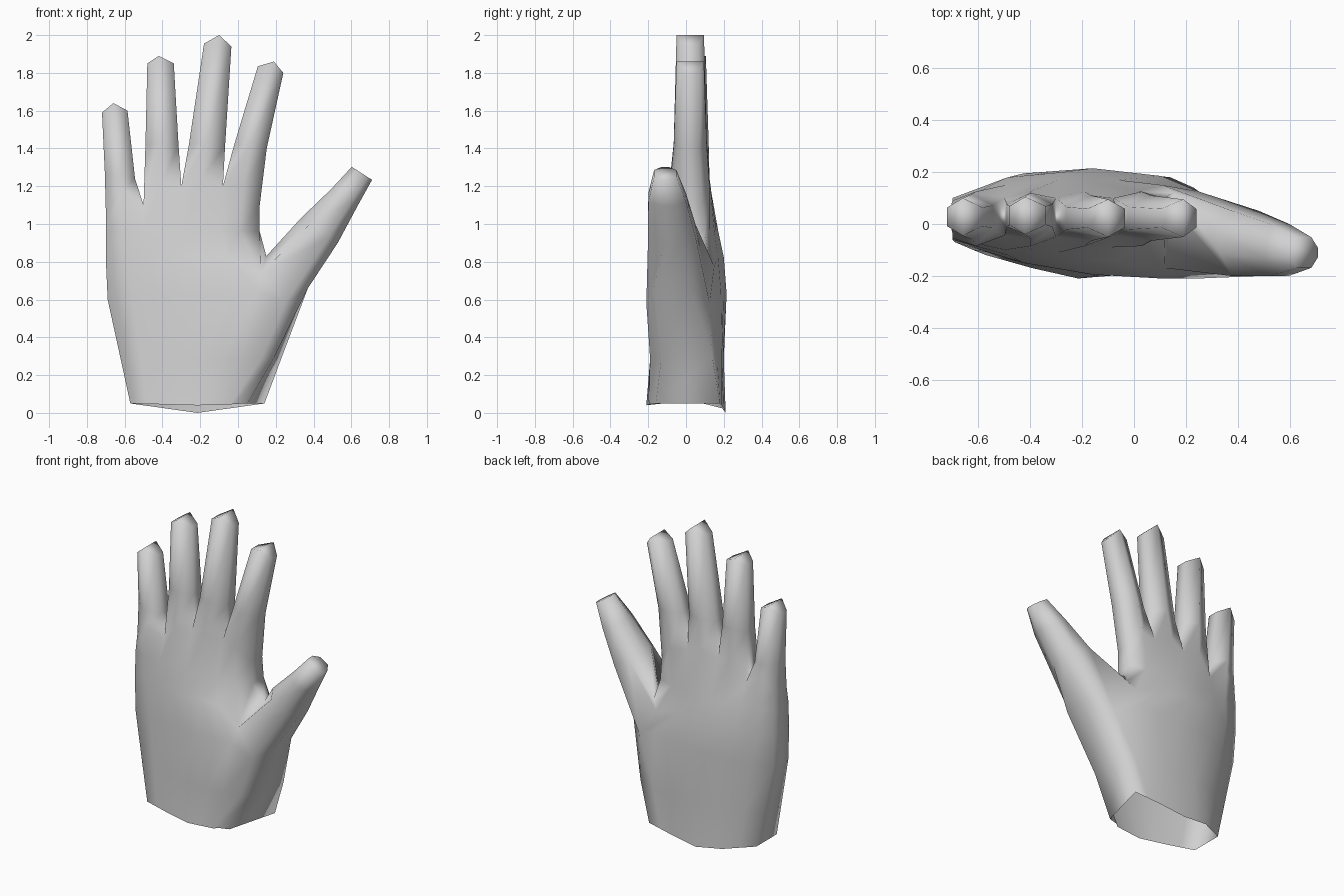
import bpy, bmesh, math
from mathutils import Vector

cube = bpy.data.objects.get("Cube")
if cube:
    bpy.data.objects.remove(cube)

skin = bpy.data.materials.new("light grey")
skin.use_nodes = True
GREY = (0.64, 0.64, 0.64, 1)
skin.diffuse_color = GREY
skin.node_tree.nodes["Principled BSDF"].inputs["Base Color"].default_value = GREY

bm = bmesh.new()
COLS = 9  # points across the front of the palm, and again across the back


def lerp(a, b, t):
    return a + (b - a) * t


def sample(values, i):
    """Depth at column i from five control depths."""
    k = min(i // 2, 3)
    return lerp(values[k], values[k + 1], (i - 2 * k) / 2)


def palm_ring(x0, x1, z0, z1, front, back, dip=0):
    """Ring running along the front from -x to +x, then back again behind."""
    ring = []
    for depth, columns, drop in ((front, range(COLS), 0.2 * dip),
                                 (back, reversed(range(COLS)), dip)):
        for i in columns:
            t = i / (COLS - 1)
            z = lerp(z0, z1, t) - drop * (1 - abs(2 * t - 1))
            ring.append(bm.verts.new((lerp(x0, x1, t), sample(depth, i), z)))
    return ring


def bridge(a, b, skip=()):
    n = len(a)
    for i in range(n):
        if i not in skip:
            j = (i + 1) % n
            bm.faces.new((a[i], a[j], b[j], b[i]))


# Wrist and palm sections, bottom to top
wrist = palm_ring(-0.57, 0.14, 0.05, 0.05, (-0.12, -0.17, -0.21, -0.195, -0.16),
                  (0.09, 0.19, 0.21, 0.20, 0.18), 0.05)
heel = palm_ring(-0.62, 0.23, 0.28, 0.29, (-0.10, -0.155, -0.19, -0.19, -0.13),
                 (0.09, 0.185, 0.20, 0.19, 0.14))
thenar = palm_ring(-0.69, 0.37, 0.60, 0.66, (-0.07, -0.15, -0.195, -0.21, -0.17),
                   (0.09, 0.195, 0.215, 0.185, 0.02))
crotch = palm_ring(-0.70, 0.15, 0.82, 0.83, (-0.06, -0.12, -0.14, -0.14, 0.06),
                   (0.10, 0.18, 0.20, 0.17, 0.12))
knuckle = palm_ring(-0.70, 0.115, 0.97, 0.96, (-0.055, -0.10, -0.11, -0.09, -0.01),
                    (0.10, 0.15, 0.17, 0.15, 0.10))
# The wrist is cut back at the front, below the thumb
wrist[7].co.x = -0.02
wrist[8].co.x = 0.05
heel[8].co.x = 0.19
# The web of the thumb drops away on both sides of its crease
thenar[7].co = (0.25, -0.21, 0.58)
thenar[10].co = (0.25, 0.125, 0.58)
crotch[7].co = (0.12, -0.17, 0.735)
crotch[10].co = (0.11, 0.15, 0.775)

# Finger roots: webs alternate with finger middles
xs = (-0.70, -0.61, -0.50, -0.40, -0.30, -0.19, -0.08, 0.03, 0.115)
zs = (1.08, 1.18, 1.10, 1.22, 1.20, 1.24, 1.20, 1.20, 1.10)
web_front = (-0.035, -0.045, -0.05, -0.045, -0.01)
web_back = (0.09, 0.10, 0.10, 0.10, 0.085)
root_front = [bm.verts.new((xs[i], -0.085 if i % 2 else web_front[i // 2], zs[i]))
              for i in range(COLS)]
root_back = [bm.verts.new((xs[i], 0.125 if i % 2 else web_back[i // 2], zs[i]))
             for i in range(COLS)]
roots = root_front + root_back[::-1]

bridge(wrist, heel)
bridge(heel, thenar)
bridge(thenar, crotch, skip=(7, 8, 9))  # opening for the thumb
bridge(crotch, knuckle)
bridge(knuckle, roots)


def finger_ring(left, right, mid, y0, y1):
    """Six-sided section: sides at left and right, ridges front and back."""
    inset = (y1 - y0) * 0.25
    pts = [(left, y0 + inset), (mid, y0), (right, y0 + inset),
           (right, y1 - inset), (mid, y1), (left, y1 - inset)]
    return [bm.verts.new((p[0], y, p[1])) for p, y in pts]


# Fingers: (x, z) of the left side, right side and middle at lower joint and tip
fingers = [
    ((-0.705, 1.27), (-0.545, 1.24), (-0.625, 1.26), (-0.72, 1.59), (-0.585, 1.60), (-0.66, 1.64), 0.03),
    ((-0.49, 1.42), (-0.315, 1.42), (-0.40, 1.43), (-0.48, 1.85), (-0.34, 1.85), (-0.42, 1.89), 0.035),
    ((-0.26, 1.42), (-0.068, 1.42), (-0.165, 1.43), (-0.18, 1.955), (-0.035, 1.94), (-0.10, 2.0), 0.025),
    ((-0.02, 1.42), (0.152, 1.40), (0.065, 1.42), (0.105, 1.835), (0.24, 1.80), (0.19, 1.86), 0.025),
]
for f, (l0, r0, m0, l1, r1, m1, y) in enumerate(fingers):
    k = 2 * f
    root = root_front[k:k + 3] + root_back[k:k + 3][::-1]
    joint = finger_ring(l0, r0, m0, y - 0.09, y + 0.085)
    tip = finger_ring(l1, r1, m1, y - 0.075, y + 0.07)
    bridge(root, joint)
    bridge(joint, tip)
    bm.faces.new((tip[0], tip[1], tip[4], tip[5]))
    bm.faces.new((tip[1], tip[2], tip[3], tip[4]))

# Thumb: eight-sided sections grown from the opening beside the palm
previous = thenar[7:11] + crotch[7:11][::-1]
outward = Vector((0.84, 0, -0.54))
for centre, wide, deep in (((0.43, -0.075, 0.965), 0.122, 0.145),
                           ((0.563, -0.10, 1.14), 0.086, 0.115),
                           ((0.656, -0.11, 1.268), 0.066, 0.068)):
    ring = []
    for angle in (30, 75, 105, 150, 210, 255, 285, 330):
        a = math.radians(angle)
        p = Vector(centre) + outward * math.sin(a) * wide + Vector((0, -deep * math.cos(a), 0))
        ring.append(bm.verts.new(p))
    bridge(previous, ring)
    previous = ring
bm.faces.new(previous)

bmesh.ops.recalc_face_normals(bm, faces=bm.faces)
for face in bm.faces:
    face.smooth = True
mesh = bpy.data.meshes.new("hand")
bm.to_mesh(mesh)
bm.free()
mesh.materials.append(skin)
hand = bpy.data.objects.new("hand", mesh)
bpy.context.collection.objects.link(hand)
